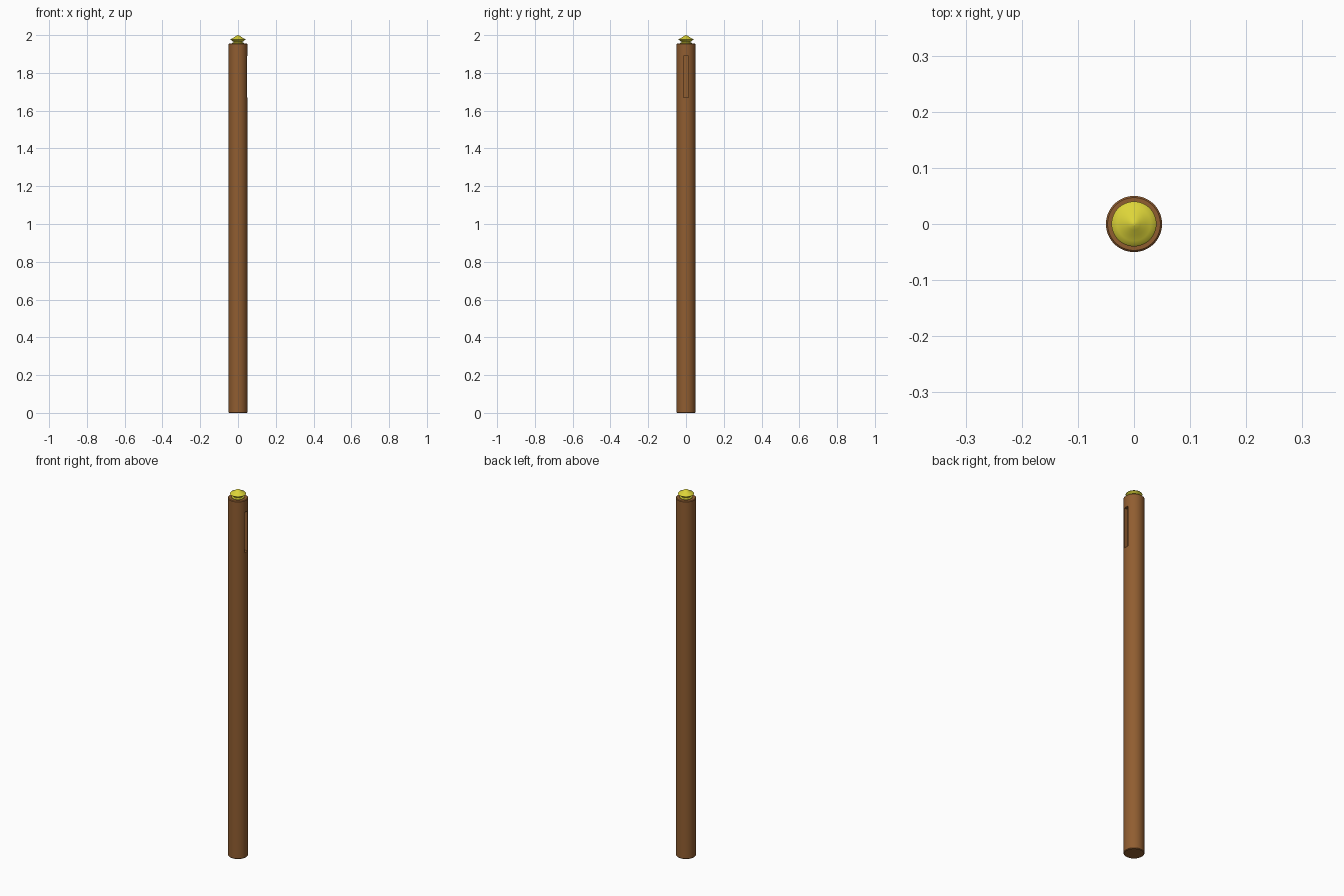
import bpy, bmesh, math

if "Cube" in bpy.data.objects:
    bpy.data.objects.remove(bpy.data.objects["Cube"])

SEG = 64


def material(name, color):
    m = bpy.data.materials.new(name)
    m.diffuse_color = color
    m.use_nodes = True
    m.node_tree.nodes["Principled BSDF"].inputs["Base Color"].default_value = m.diffuse_color
    return m


def lathe(name, profile, mat):
    """Spin an (r, z) profile that starts and ends on the axis."""
    bm = bmesh.new()
    vs = [bm.verts.new((r, 0, z)) for r, z in profile]
    es = [bm.edges.new(p) for p in zip(vs, vs[1:])]
    bmesh.ops.spin(bm, geom=vs + es, cent=(0, 0, 0), axis=(0, 0, 1),
                   angle=math.tau, steps=SEG, use_duplicate=False)
    bmesh.ops.remove_doubles(bm, verts=bm.verts, dist=1e-5)
    bmesh.ops.recalc_face_normals(bm, faces=bm.faces)
    me = bpy.data.meshes.new(name)
    bm.to_mesh(me)
    bm.free()
    ob = bpy.data.objects.new(name, me)
    bpy.context.collection.objects.link(ob)
    me.materials.append(mat)
    return ob


def smooth(ob):
    bpy.ops.object.select_all(action='DESELECT')
    ob.select_set(True)
    bpy.context.view_layer.objects.active = ob
    bpy.ops.object.shade_smooth_by_angle(angle=math.radians(30))


wood = material("wood", (0.28, 0.11, 0.03, 1))
brass = material("brass", (0.72, 0.66, 0.04, 1))

# Wooden pole with slightly eased rims
pole = lathe("pole", [(0, 0), (0.047, 0), (0.05, 0.003), (0.05, 1.952),
                      (0.047, 1.955), (0, 1.955)], wood)

# Narrow slot near the top of the right side
bpy.ops.mesh.primitive_cube_add(size=1, location=(0.05, 0, 1.78))
cutter = bpy.context.object
cutter.name = "slot_cutter"
cutter.scale = (0.04, 0.026, 0.22)
cutter.data.materials.append(wood)
cut = pole.modifiers.new("slot", 'BOOLEAN')
cut.operation = 'DIFFERENCE'
cut.solver = 'EXACT'
cut.object = cutter
bpy.context.view_layer.objects.active = pole
bpy.ops.object.modifier_apply(modifier="slot")
bpy.data.objects.remove(cutter)
smooth(pole)

# Pointed finial: foot, neck, wide rim and concave peak
finial = lathe("finial", [(0, 1.953), (0.031, 1.953), (0.031, 1.958),
                          (0.025, 1.962), (0.025, 1.965), (0.036, 1.973),
                          (0.040, 1.976), (0.038, 1.979), (0.030, 1.983),
                          (0.021, 1.988), (0.011, 1.995), (0.004, 1.999),
                          (0, 2.0)], brass)
smooth(finial)
